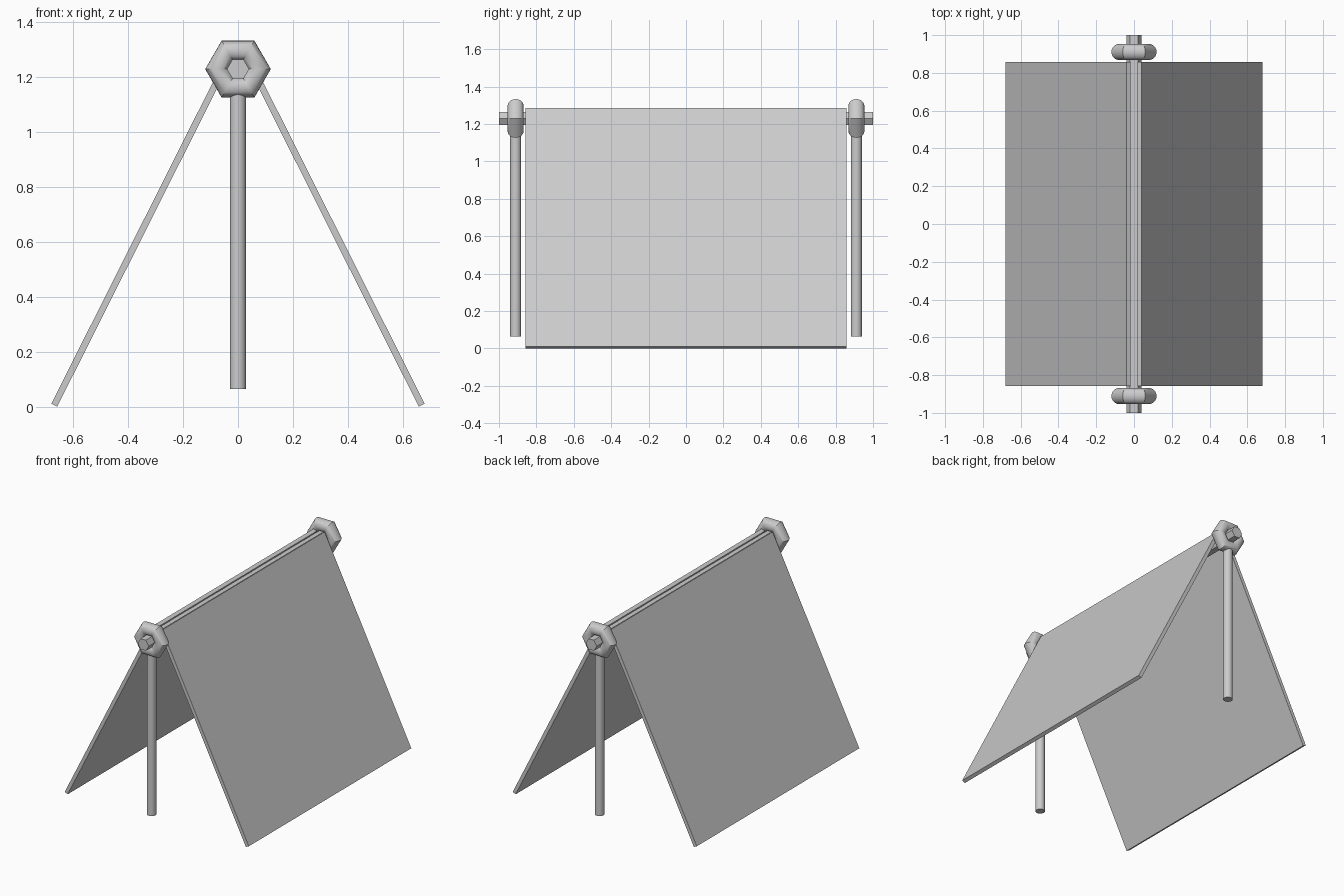
import bpy, math
from mathutils import Vector

if "Cube" in bpy.data.objects:
    bpy.data.objects.remove(bpy.data.objects["Cube"])

grey = bpy.data.materials.new("light_grey")
grey.diffuse_color = (0.6, 0.6, 0.6, 1)
grey.use_nodes = True
grey.node_tree.nodes["Principled BSDF"].inputs["Base Color"].default_value = grey.diffuse_color

RIDGE_Z = 1.23      # height of the ridge pole axis
END_Y = 0.911       # distance of posts and rings from the middle


def finish(obj, name, smooth=True):
    obj.name = name
    obj.data.materials.append(grey)
    if smooth:
        bpy.ops.object.shade_smooth_by_angle(angle=math.radians(35))


def panel(side, name):
    # Slanted board: rectangular profile extruded along y
    bottom, top = Vector((0.68, 0.011)), Vector((0.04, 1.285))
    along = (top - bottom).normalized()
    inward = Vector((-along.y, along.x)) * 0.024
    profile = [bottom, top, top + inward, bottom + inward]
    verts = [(side * p.x, y, p.y) for y in (-0.857, 0.857) for p in profile]
    faces = [(0, 1, 2, 3), (7, 6, 5, 4)]
    faces += [(i, i + 4, (i + 1) % 4 + 4, (i + 1) % 4) for i in range(4)]
    if side > 0:
        faces = [f[::-1] for f in faces]
    mesh = bpy.data.meshes.new(name)
    mesh.from_pydata(verts, [], [f[::-1] for f in faces])
    obj = bpy.data.objects.new(name, mesh)
    bpy.context.collection.objects.link(obj)
    finish(obj, name, smooth=False)


# Sloping boards
panel(-1, "left_panel")
panel(1, "right_panel")

# Hexagonal ridge pole with corners pointing sideways
bpy.ops.mesh.primitive_cylinder_add(vertices=6, radius=0.0404, depth=2,
                                    location=(0, 0, RIDGE_Z),
                                    rotation=(math.pi / 2, 0, 0))
pole = bpy.context.object
pole.rotation_euler = (math.pi / 2, math.radians(30), 0)
finish(pole, "ridge_pole", smooth=False)

for side, label in ((-1, "front"), (1, "back")):
    # Six-sided ring around the pole
    bpy.ops.mesh.primitive_torus_add(major_segments=6, minor_segments=24,
                                     major_radius=0.0765, minor_radius=0.043,
                                     location=(0, side * END_Y, RIDGE_Z),
                                     rotation=(math.pi / 2, 0, 0))
    finish(bpy.context.object, label + "_ring")

    # Round post hanging from the ring
    z0, z1 = 0.065, 1.16
    bpy.ops.mesh.primitive_cylinder_add(vertices=32, radius=0.0295, depth=z1 - z0,
                                        location=(0, side * END_Y, (z0 + z1) / 2))
    finish(bpy.context.object, label + "_post")
